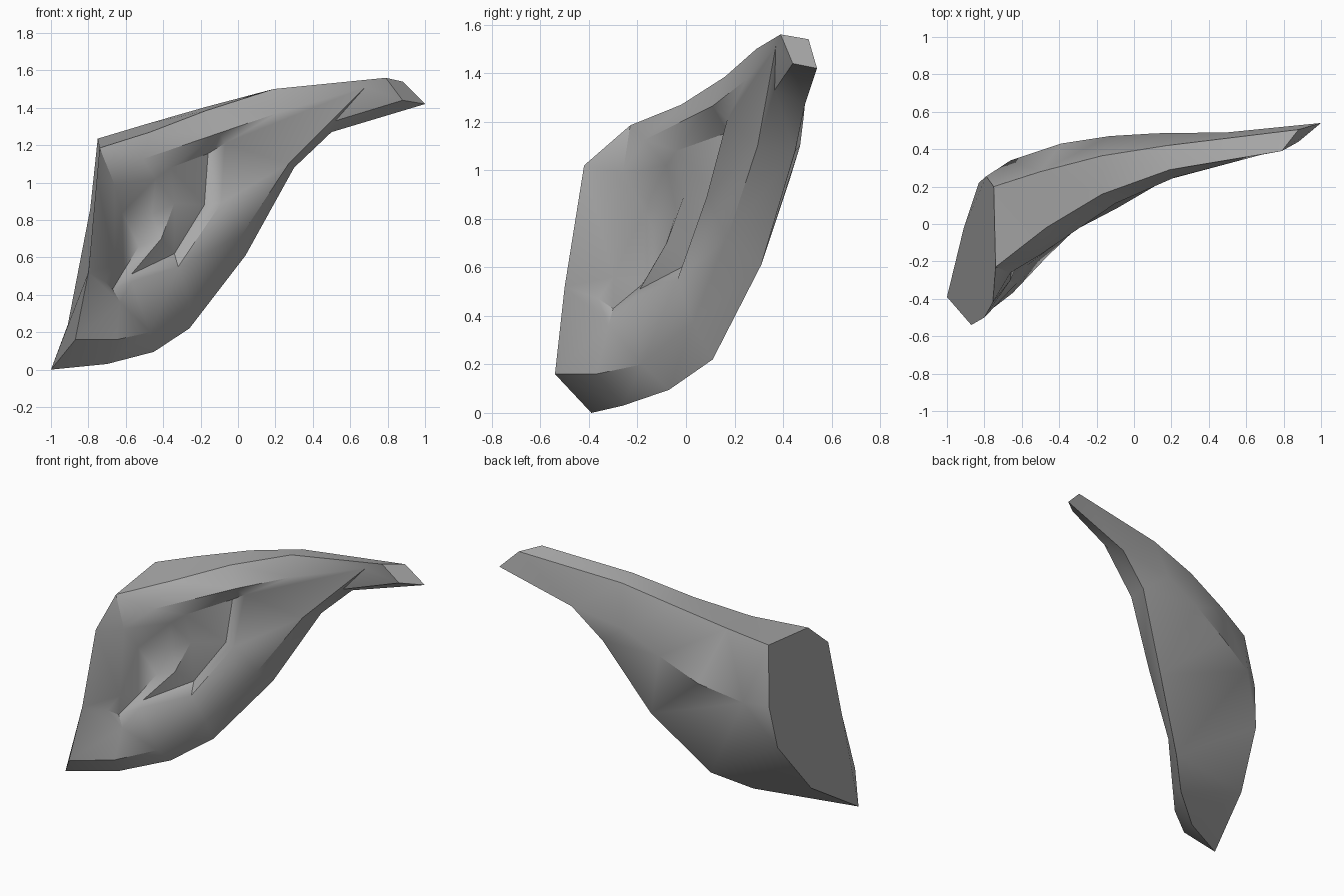
import bpy, bmesh, math
from mathutils import Vector

if "Cube" in bpy.data.objects:
    bpy.data.objects.remove(bpy.data.objects["Cube"])

bm = bmesh.new()
cache = {}


def vert(p):
    # reuse a vertex wherever two strips share a point
    if p not in cache:
        cache[p] = bm.verts.new(p)
    return cache[p]


def face(*pts):
    if len(set(pts)) == len(pts):
        bm.faces.new([vert(p) for p in pts])


def stitch(a, b):
    # zip two outline curves into a strip, always taking the shorter diagonal
    i = j = 0
    while i < len(a) - 1 or j < len(b) - 1:
        da = (Vector(a[i + 1]) - Vector(b[j])).length if i < len(a) - 1 else 99
        db = (Vector(a[i]) - Vector(b[j + 1])).length if j < len(b) - 1 else 99
        if da < db:
            tri = (a[i], a[i + 1], b[j])
            i += 1
        else:
            tri = (a[i], b[j + 1], b[j])
            j += 1
        if len(set(tri)) == 3:
            face(*tri)


# lower rim: front and back edges, from root to tip
front = [(-.87, -.54, .16), (-.65, -.37, .16), (-.47, -.18, .20), (-.26, .03, .37),
         (.02, .17, .72), (.27, .295, 1.10), (.52, .365, 1.33), (.88, .44, 1.44)]
back = [(-1, -.39, 0), (-.70, -.26, .03), (-.45, -.07, .095), (-.26, .11, .22),
        (.04, .31, .61), (.30, .45, 1.08), (.50, .49, 1.27), (1, .54, 1.42)]
# upper rim: front and back edges, from root to tip
ridge = [(-.74, -.23, 1.185), (-.47, -.02, 1.27), (-.17, .16, 1.385),
         (.19, .29, 1.50), (.79, .39, 1.56)]
crest = [(-.75, .20, 1.235), (-.50, .28, 1.31), (-.17, .365, 1.405),
         (.18, .42, 1.485), (.88, .505, 1.54)]
# root face sides
root_front = [(-.80, -.50, .52), (-.755, -.42, 1.02)]
root_back = [(-.91, -.02, .24), (-.83, .22, .58), (-.79, .255, .86)]
# bulge on the back
bulge = [(-.66, .34, .88), (-.39, .43, .97), (-.13, .47, 1.10), (.12, .485, 1.22)]
# folded lip and the hollow inside it
notch = (-.63, -.32, .36)
lip = [(-.71, -.36, .47), (-.66, -.30, .56), (-.66, -.26, .99), (-.51, -.17, 1.125),
       (-.10, .11, 1.265), (.22, .25, 1.375), (.68, .37, 1.51)]
wall = [(-.67, -.30, .43), (-.61, -.18, .53), (-.62, -.17, .84)]
step_outer = [(-.57, -.22, .47), (-.32, -.035, .55), (-.09, .085, .89), (-.07, .17, 1.21)]
step_inner = [(-.57, -.19, .51), (-.34, .02, .62), (-.18, .13, .88), (-.16, .17, 1.155)]
fold_outer = [(-.41, -.08, .70), (-.34, -.01, .89), (-.36, -.04, 1.08)]
fold_inner = [(-.53, -.10, .66), (-.46, -.04, .83), (-.44, -.08, 1.02)]

# rims, root and tip cap
stitch(front, back)
stitch(ridge, crest)
face(front[0], *root_front, ridge[0], crest[0], *root_back[::-1], back[0])
face(ridge[-1], crest[-1], back[-1], front[-1])

# back shell
stitch(root_back[1:] + crest, [root_back[1]] + bulge + back[6:])
stitch([back[0]] + root_back[:2] + bulge + [back[6]], back[:7])

# front: outer lip and lower flap
stitch([front[0]] + root_front + ridge, [notch] + lip)
stitch(front, [notch] + step_outer + [lip[-1]])
face(ridge[-1], front[-1], lip[-1])

# hollow: wall under the lip, step, floor and inner fold
stitch([notch] + lip,
       [notch] + wall + [fold_inner[-1], fold_outer[-1], step_inner[-1],
                         step_outer[-1], lip[-1]])
stitch([notch] + step_outer, [wall[0]] + step_inner)
stitch([wall[1]] + fold_outer, [wall[0]] + step_inner)
stitch([wall[1]] + fold_inner, [wall[1]] + fold_outer)
stitch([wall[1], wall[2], fold_inner[-1]], [wall[1]] + fold_inner)

bmesh.ops.recalc_face_normals(bm, faces=bm.faces)
mesh = bpy.data.meshes.new("ear")
bm.to_mesh(mesh)
bm.free()
ear = bpy.data.objects.new("ear", mesh)
bpy.context.collection.objects.link(ear)

grey = bpy.data.materials.new("plain grey")
grey.diffuse_color = (.40, .40, .40, 1)
grey.use_nodes = True
grey.node_tree.nodes["Principled BSDF"].inputs["Base Color"].default_value = grey.diffuse_color
mesh.materials.append(grey)

bpy.context.view_layer.objects.active = ear
ear.select_set(True)
bpy.ops.object.shade_smooth_by_angle(angle=math.radians(40))
